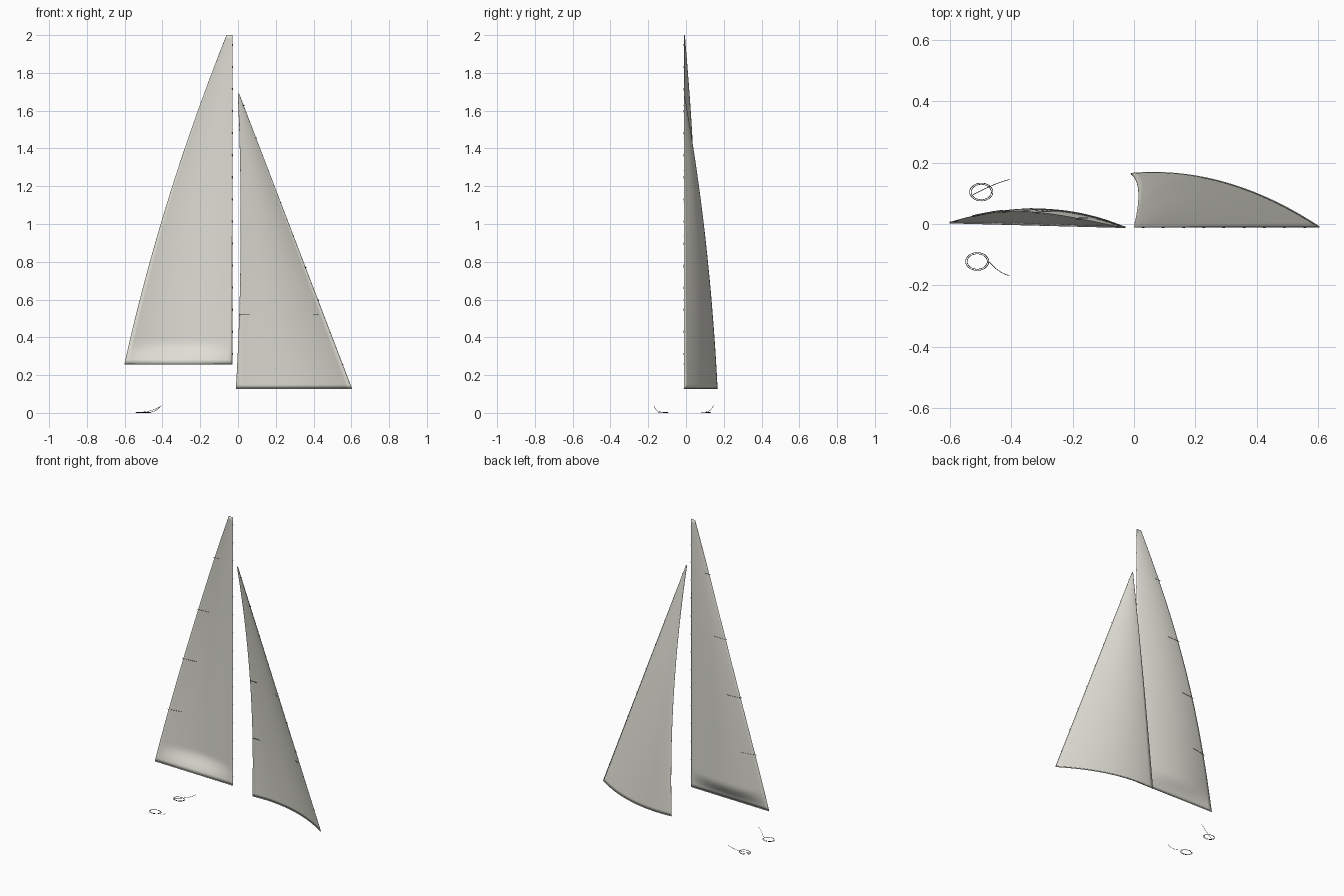
import bpy, math
from mathutils import Vector

if "Cube" in bpy.data.objects:
    bpy.data.objects.remove(bpy.data.objects["Cube"])


def material(name, rgb):
    m = bpy.data.materials.new(name)
    m.diffuse_color = (*rgb, 1)
    m.use_nodes = True
    m.node_tree.nodes["Principled BSDF"].inputs["Base Color"].default_value = m.diffuse_color
    return m


CLOTH = material("sailcloth", (0.74, 0.73, 0.66))
SLIDE = material("brown_slides", (0.35, 0.21, 0.16))
DARK = material("dark_fittings", (0.05, 0.05, 0.05))


def mesh_object(name, verts, faces, mat):
    me = bpy.data.meshes.new(name)
    me.from_pydata(verts, [], faces)
    me.materials.append(mat)
    ob = bpy.data.objects.new(name, me)
    bpy.context.collection.objects.link(ob)
    return ob


def rope(name, points, radius, mat):
    cu = bpy.data.curves.new(name, 'CURVE')
    cu.dimensions = '3D'
    cu.bevel_depth = radius
    cu.bevel_resolution = 1
    cu.use_fill_caps = True
    sp = cu.splines.new('POLY')
    sp.points.add(len(points) - 1)
    for p, co in zip(sp.points, points):
        p.co = (*co, 1)
    cu.materials.append(mat)
    ob = bpy.data.objects.new(name, cu)
    bpy.context.collection.objects.link(ob)
    return ob


def smoothstep(a):
    a = max(0.0, min(1.0, a))
    return a * a * (3 - 2 * a)


# Sail surfaces: u runs from luff to leech, t from foot to head
def main_point(u, t):
    luff = Vector((-0.03, -0.01, 0.26 + 1.74 * t))
    leech = Vector((-0.60 + 0.54 * t - 0.155 * t * (1 - t),
                    0.005 - 0.012 * t + 0.042 * math.sin(math.pi * t),
                    luff.z))
    p = luff.lerp(leech, u)
    p.y += 0.047 * smoothstep(t / 0.065) * (1 - t) * 4 * u * (1 - u)
    return p


def jib_point(u, t):
    z = 0.13 + 1.56 * t
    b = 4 * t * (1 - t)
    luff = Vector((0.602 - 0.597 * t, -0.01, z))
    leech = Vector((-0.01 + 0.01 * t + 0.02 * b,
                    0.163 - 0.173 * t + 0.027 * b, z))
    p = luff.lerp(leech, u)
    p.y += 0.057 * (1 - t) * 4 * u * (1 - u)
    return p


def sail(name, surface, nu=24, nt=80):
    verts = [surface(i / nu, j / nt) for j in range(nt + 1) for i in range(nu + 1)]
    w = nu + 1
    faces = [(j * w + i, j * w + i + 1, (j + 1) * w + i + 1, (j + 1) * w + i)
             for j in range(nt) for i in range(nu)]
    ob = mesh_object(name, verts, faces, CLOTH)
    mod = ob.modifiers.new("cloth_thickness", 'SOLIDIFY')
    mod.thickness = 0.002
    mod.offset = 0
    bpy.ops.object.select_all(action='DESELECT')
    ob.select_set(True)
    bpy.context.view_layer.objects.active = ob
    bpy.ops.object.shade_smooth_by_angle(angle=math.radians(40))


def ribbon(name, surface, u0, u1, t):
    # thin flat strip crossing the cloth along one level
    verts, n = [], 6
    for i in range(n + 1):
        p = surface(u0 + (u1 - u0) * i / n, t)
        verts += [p + Vector((0, -0.003, 0)), p + Vector((0, 0.003, 0))]
    faces = [(2 * i, 2 * i + 1, 2 * i + 3, 2 * i + 2) for i in range(n)]
    mesh_object(name, verts, faces, DARK)


sail("mainsail", main_point)
sail("jib", jib_point)

# Rolled hems along foot, luff and leech
for label, surf in (("mainsail", main_point), ("jib", jib_point)):
    steps = [i / 40 for i in range(41)]
    rope(label + "_foot_hem", [surf(s, 0) for s in steps], 0.003, CLOTH)
    rope(label + "_luff_hem", [surf(0, s) for s in steps], 0.0015, CLOTH)
    rope(label + "_leech_hem", [surf(1, s) for s in steps], 0.001, CLOTH)

# Luff slides on the mainsail and hanks on the jib
for i in range(15):
    p = main_point(0, 0.03 + 0.94 * i / 14)
    rope(f"luff_slide_{i}", [p + Vector((0, 0, -0.006)), p + Vector((0.001, -0.001, 0.006))],
         0.0022, SLIDE)
for i in range(9):
    p = jib_point(0, 0.11 * (i + 1) - 0.03)
    rope(f"jib_hank_{i}", [p + Vector((-0.003, -0.001, 0)), p + Vector((0.005, -0.001, 0))],
         0.002, DARK)

# Leech battens and telltales
for z, length in ((0.61, 0.09), (0.96, 0.09), (1.31, 0.08), (1.69, 0.03)):
    t = (z - 0.26) / 1.74
    chord = main_point(0, t).x - main_point(1, t).x
    ribbon(f"main_batten_{z}", main_point, 1 - length / chord, 1 + 0.01 / chord, t)
for z in (0.52, 0.91):
    t = (z - 0.13) / 1.56
    chord = jib_point(0, t).x - jib_point(1, t).x
    off = Vector((0, -0.002, 0))
    for part, u0, u1 in (("leech", 1, 1 - 0.055 / chord),
                         ("luff", 0.03 / chord, 0.055 / chord)):
        pts = [jib_point(u0 + (u1 - u0) * i / 4, t) + off for i in range(5)]
        rope(f"jib_{part}_telltale_{z}", pts, 0.0014, DARK)


# Coiled sheets lying below, each with a rising tail
def coil(name, cx, cy, tail):
    pts = []
    for i in range(73):
        a = 2 * math.pi * i / 36
        r = 1.0 if i < 36 else 0.86
        pts.append((cx + 0.038 * r * math.cos(a), cy + 0.029 * r * math.sin(a),
                    0.001 + 0.003 * i / 72))
    rope(name, pts, 0.001, DARK)
    (x0, y0), (x1, y1), (x2, y2) = tail
    pts = []
    for i in range(13):
        s = i / 12
        a, b, c = (1 - s) ** 2, 2 * s * (1 - s), s * s
        pts.append((a * x0 + b * x1 + c * x2, a * y0 + b * y1 + c * y2,
                    0.004 + 0.034 * s ** 2.2))
    rope(name + "_tail", pts, 0.001, DARK)


coil("rear_rope_coil", -0.497, 0.104, ((-0.53, 0.092), (-0.46, 0.13), (-0.405, 0.145)))
coil("front_rope_coil", -0.51, -0.122, ((-0.472, -0.122), (-0.44, -0.16), (-0.405, -0.168)))
